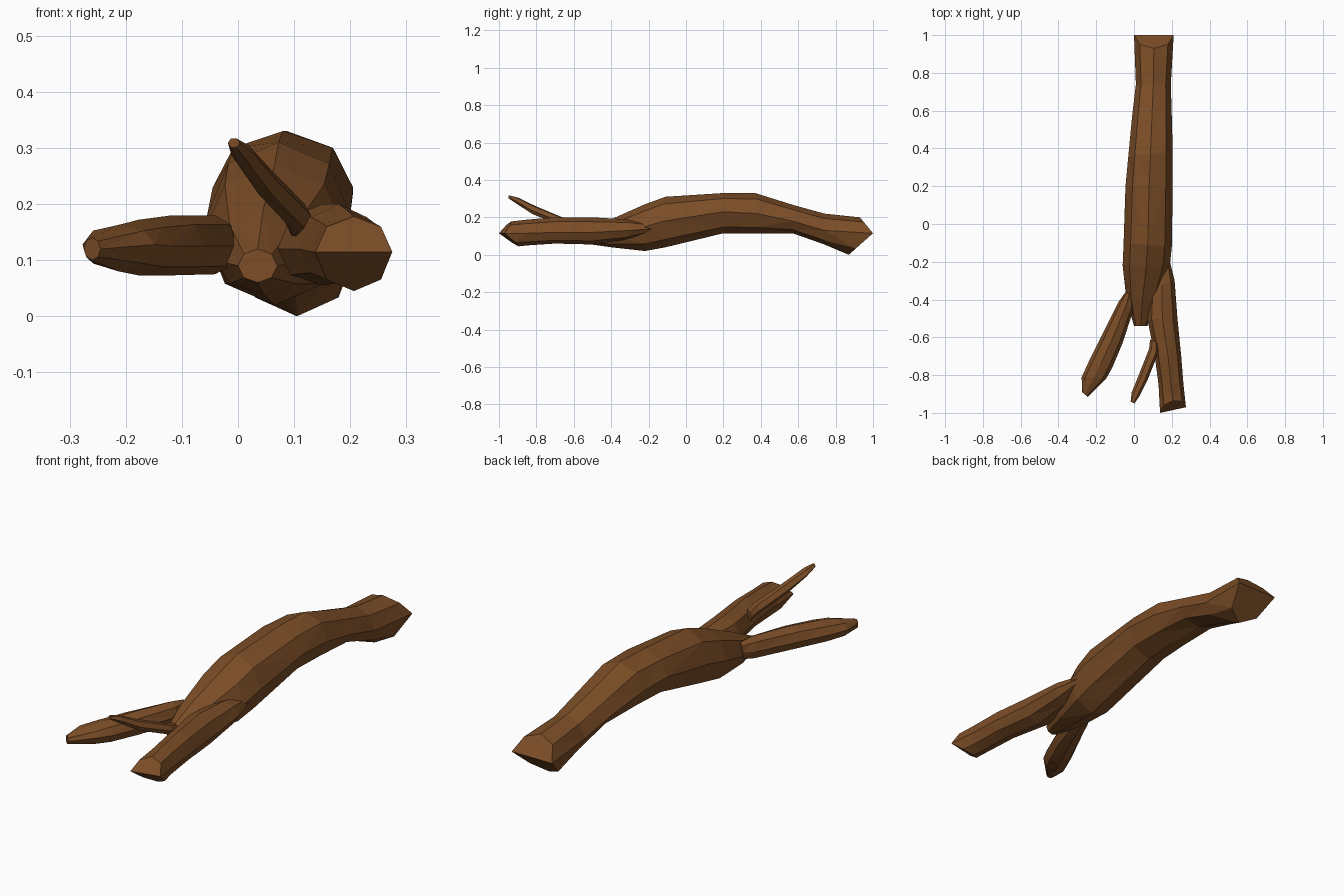
import bpy, bmesh, math

bark = bpy.data.materials.new("bark")
bark.diffuse_color = (0.2, 0.075, 0.02, 1)


def limb(name, sections, sides=8, bow_top=0.0, bow_low=0.0):
    """Loft faceted rings. Section: left x, left y, right x, right y, low z, mid z, top z.
    The bow values pull the last ring's top and bottom along y, giving a chopped wedge end."""
    bm = bmesh.new()
    rings = []
    for i, (xl, yl, xr, yr, lo, mid, hi) in enumerate(sections):
        last = i == len(sections) - 1
        ring = []
        for k in range(sides):
            a = 2 * math.pi * k / sides
            t, s = (1 + math.cos(a)) / 2, math.sin(a)
            z = mid + s * ((hi - mid) if s > 0 else (mid - lo))
            y = yl + (yr - yl) * t
            if last:
                y += abs(s) * (bow_top if s > 0 else bow_low)
            ring.append(bm.verts.new((xl + (xr - xl) * t, y, z)))
        rings.append(ring)
    for r0, r1 in zip(rings, rings[1:]):
        for k in range(sides):
            j = (k + 1) % sides
            bm.faces.new((r0[k], r0[j], r1[j], r1[k]))
    # fan caps at both ends
    for ring, (xl, yl, xr, yr, lo, mid, hi) in ((rings[0], sections[0]), (rings[-1], sections[-1])):
        c = bm.verts.new(((xl + xr) / 2, (yl + yr) / 2, mid))
        for k in range(sides):
            bm.faces.new((ring[k], ring[(k + 1) % sides], c))
    bmesh.ops.triangulate(bm, faces=[f for f in bm.faces if len(f.verts) > 3])
    bmesh.ops.recalc_face_normals(bm, faces=bm.faces)
    mesh = bpy.data.meshes.new(name)
    bm.to_mesh(mesh)
    bm.free()
    mesh.materials.append(bark)
    obj = bpy.data.objects.new(name, mesh)
    bpy.context.collection.objects.link(obj)
    return obj


# main trunk, front stub to chopped back end
limb("trunk", [
    (0.00, -0.54, 0.07, -0.54, 0.06, 0.09, 0.12),
    (-0.04, -0.40, 0.13, -0.40, 0.04, 0.10, 0.19),
    (-0.06, -0.22, 0.19, -0.22, 0.02, 0.15, 0.27),
    (-0.055, -0.10, 0.20, -0.12, 0.04, 0.18, 0.31),
    (-0.045, 0.20, 0.205, 0.20, 0.115, 0.23, 0.33),
    (-0.03, 0.36, 0.205, 0.38, 0.115, 0.22, 0.33),
    (-0.01, 0.57, 0.20, 0.57, 0.115, 0.18, 0.267),
    (0.01, 0.74, 0.195, 0.74, 0.055, 0.13, 0.22),
    (0.00, 1.00, 0.21, 1.00, 0.00, 0.115, 0.20),
], bow_top=-0.07, bow_low=-0.13)

# thick right fork with a chopped tip
limb("right_branch", [
    (0.13, -0.16, 0.18, -0.16, 0.13, 0.14, 0.16),
    (0.08, -0.36, 0.215, -0.30, 0.08, 0.13, 0.19),
    (0.07, -0.50, 0.23, -0.50, 0.055, 0.12, 0.20),
    (0.11, -0.70, 0.25, -0.70, 0.06, 0.12, 0.20),
    (0.13, -0.85, 0.262, -0.85, 0.05, 0.115, 0.188),
    (0.138, -1.00, 0.275, -0.97, 0.045, 0.115, 0.178),
], bow_top=0.05, bow_low=0.09)

# left fork
limb("left_branch", [
    (-0.045, -0.36, -0.005, -0.38, 0.09, 0.13, 0.17),
    (-0.08, -0.41, -0.002, -0.45, 0.075, 0.125, 0.18),
    (-0.175, -0.60, -0.06, -0.63, 0.073, 0.125, 0.18),
    (-0.24, -0.73, -0.115, -0.76, 0.073, 0.125, 0.172),
    (-0.277, -0.81, -0.148, -0.82, 0.08, 0.128, 0.163),
    (-0.275, -0.89, -0.245, -0.915, 0.10, 0.12, 0.14),
])

# small rising twig
limb("twig", [
    (0.085, -0.61, 0.128, -0.63, 0.14, 0.165, 0.19),
    (0.08, -0.66, 0.13, -0.68, 0.155, 0.18, 0.205),
    (0.025, -0.80, 0.07, -0.83, 0.215, 0.24, 0.265),
    (-0.012, -0.89, 0.03, -0.91, 0.27, 0.288, 0.307),
    (-0.018, -0.94, 0.003, -0.95, 0.30, 0.309, 0.318),
], sides=6)
